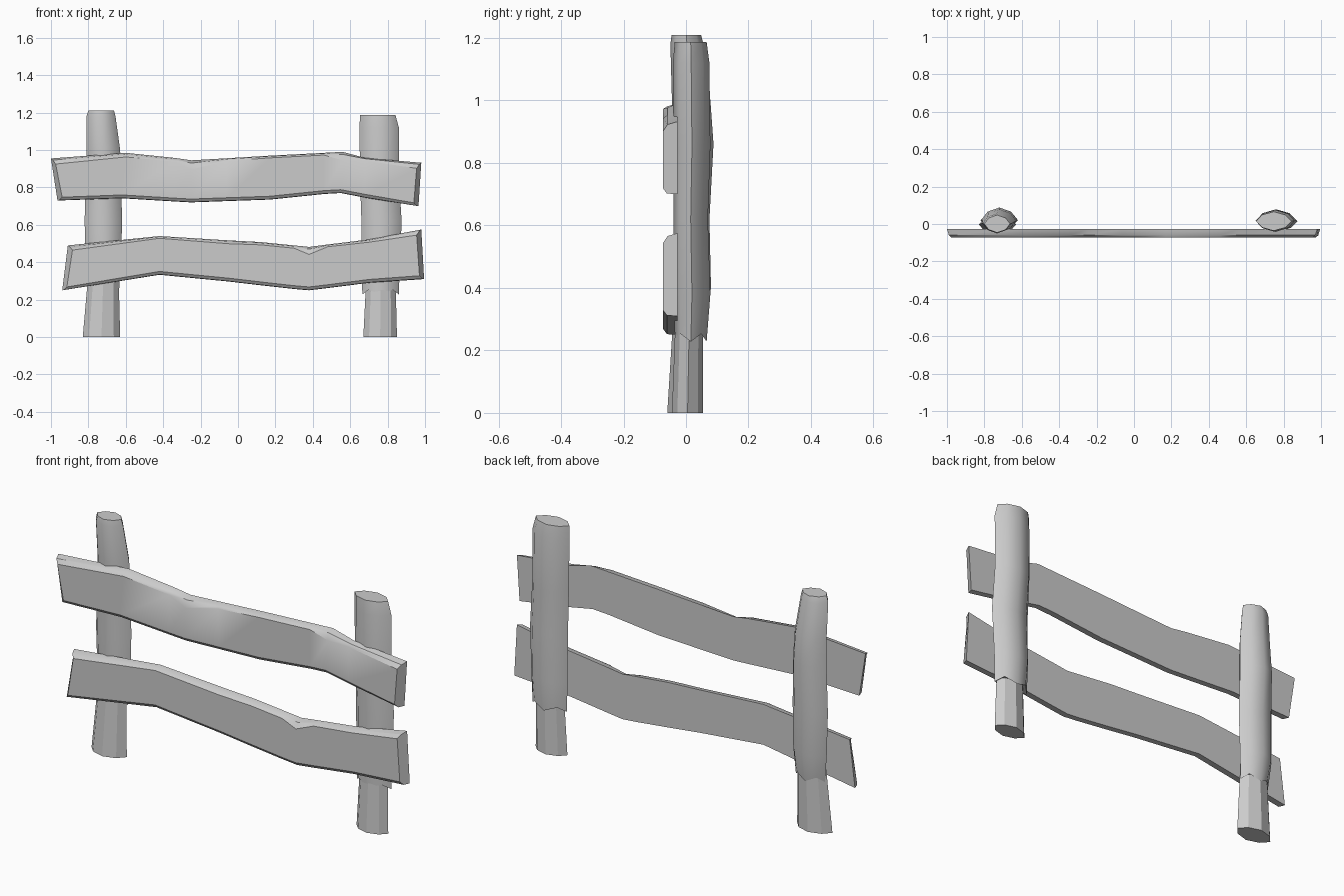
import bpy, bmesh, math

if "Cube" in bpy.data.objects:
    bpy.data.objects.remove(bpy.data.objects["Cube"])

grey = bpy.data.materials.new("weathered grey")
grey.use_nodes = True
COLOUR = (0.6, 0.6, 0.6, 1)
grey.diffuse_color = COLOUR
grey.node_tree.nodes["Principled BSDF"].inputs["Base Color"].default_value = COLOUR


def loft(name, rings, angle):
    """Skin a closed solid through rings of equal length."""
    bm = bmesh.new()
    loops = [[bm.verts.new(p) for p in ring] for ring in rings]
    for a, b in zip(loops, loops[1:]):
        n = len(a)
        for i in range(n):
            j = (i + 1) % n
            bm.faces.new((a[i], a[j], b[j], b[i]))
    bm.faces.new(loops[0])
    bm.faces.new(loops[-1])
    bmesh.ops.recalc_face_normals(bm, faces=bm.faces)
    mesh = bpy.data.meshes.new(name)
    bm.to_mesh(mesh)
    bm.free()
    mesh.materials.append(grey)
    obj = bpy.data.objects.new(name, mesh)
    bpy.context.collection.objects.link(obj)
    bpy.ops.object.select_all(action='DESELECT')
    obj.select_set(True)
    bpy.context.view_layer.objects.active = obj
    if angle:
        bpy.ops.object.shade_smooth_by_angle(angle=math.radians(angle))
    return obj


def post_ring(z, x0, x1, y0, y1, sides, ragged=0):
    """Rough polygon filling the given x and y extents; ragged lifts every other corner."""
    ring = []
    for i in range(sides):
        a = math.tau * i / sides
        r = 1 - 0.07 * (i % 2)
        ring.append(((x0 + x1) / 2 + (x1 - x0) / 2 * r * math.cos(a),
                     (y0 + y1) / 2 + (y1 - y0) / 2 * r * math.sin(a),
                     z + ragged * (i % 2)))
    return ring


def post(side, core, sleeve):
    loft(side + "_post_foot", [post_ring(*s, 8) for s in core], 0)
    rings = [post_ring(*s, 8, 0.025 if k == 0 else 0) for k, s in enumerate(sleeve)]
    loft(side + "_post", rings, 40)


def rail(name, stations):
    """Stations: x at bottom, x at top, bottom z, top z, depth of the worn front edge."""
    back, front = -0.028, -0.073
    rings = []
    for k, (xb, xt, low, high, worn) in enumerate(stations):
        # pull the front corners inward at both ends
        inset = 0.025 if k == 0 else -0.025 if k == len(stations) - 1 else 0
        rings.append([(xb, back, low),
                      (xb + inset * 0.4, front + 0.012, low + 0.002),
                      (xb + inset, front, low + 0.018),
                      (xt + inset, front, high - worn),
                      (xt + inset * 0.4, front + 0.014, high - worn * 0.3),
                      (xt, back, high)])
    loft(name, rings, 35)


# Posts: z, x range, y range
post("right",
     [(0, -0.83, -0.63, -0.06, 0.055), (0.4, -0.795, -0.64, -0.035, 0.055)],
     [(0.26, -0.80, -0.635, -0.03, 0.06),
      (0.40, -0.815, -0.625, -0.035, 0.08),
      (0.62, -0.82, -0.62, -0.035, 0.075),
      (0.86, -0.815, -0.625, -0.04, 0.088),
      (1.00, -0.81, -0.63, -0.045, 0.078),
      (1.18, -0.81, -0.655, -0.05, 0.056),
      (1.21, -0.80, -0.663, -0.046, 0.048)])
post("left",
     [(0, 0.67, 0.85, -0.045, 0.055), (0.4, 0.69, 0.84, -0.03, 0.055)],
     [(0.228, 0.665, 0.86, -0.035, 0.066),
      (0.38, 0.66, 0.865, -0.04, 0.078),
      (0.62, 0.66, 0.875, -0.04, 0.07),
      (0.85, 0.652, 0.86, -0.04, 0.078),
      (1.12, 0.65, 0.86, -0.042, 0.075),
      (1.187, 0.652, 0.842, -0.036, 0.066)])

# Rails, with worn nicks along the front edge
rail("upper_rail", [
    (-0.965, -1.0, 0.73, 0.955, 0.03),
    (-0.62, -0.6, 0.742, 0.985, 0.022),
    (-0.34, -0.34, 0.725, 0.958, 0.02),
    (-0.25, -0.25, 0.72, 0.945, 0.05),
    (-0.06, -0.06, 0.727, 0.956, 0.015),
    (0.17, 0.17, 0.735, 0.97, 0.012),
    (0.46, 0.46, 0.765, 0.985, 0.012),
    (0.55, 0.56, 0.77, 0.99, 0.045),
    (0.68, 0.68, 0.745, 0.958, 0.015),
    (0.965, 0.98, 0.70, 0.932, 0.03)])
rail("lower_rail", [
    (-0.94, -0.91, 0.25, 0.49, 0.025),
    (-0.42, -0.42, 0.333, 0.54, 0.012),
    (-0.05, -0.05, 0.297, 0.517, 0.018),
    (0.12, 0.12, 0.277, 0.508, 0.015),
    (0.30, 0.30, 0.257, 0.49, 0.015),
    (0.38, 0.38, 0.25, 0.482, 0.04),
    (0.48, 0.48, 0.262, 0.495, 0.012),
    (0.70, 0.70, 0.29, 0.522, 0.015),
    (0.995, 0.98, 0.31, 0.575, 0.03)])
